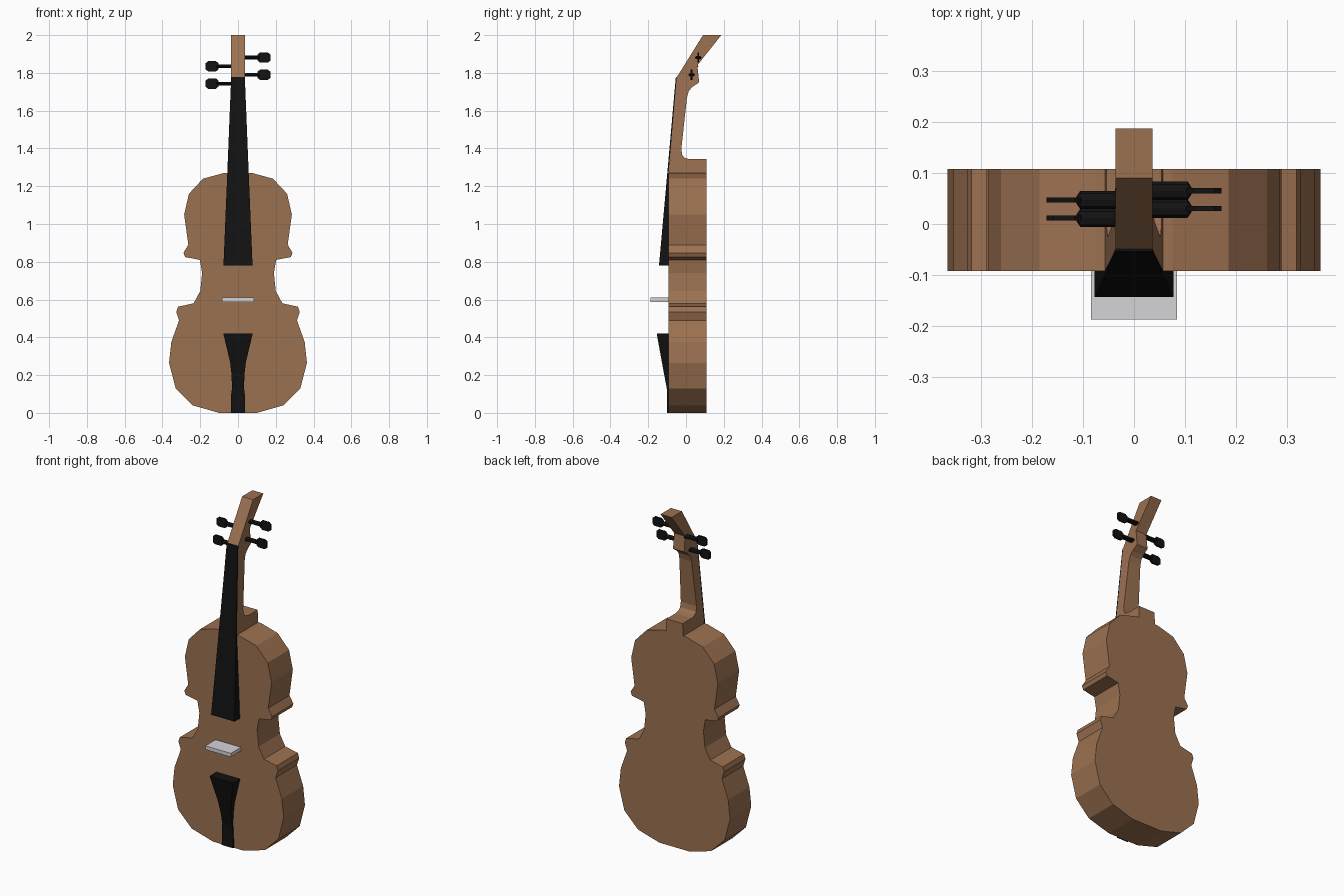
import bpy, bmesh, math

if "Cube" in bpy.data.objects:
    bpy.data.objects.remove(bpy.data.objects["Cube"])


def material(name, rgb):
    m = bpy.data.materials.new(name)
    m.diffuse_color = (*rgb, 1)
    m.use_nodes = True
    m.node_tree.nodes["Principled BSDF"].inputs["Base Color"].default_value = m.diffuse_color
    return m


WOOD = material("brown wood", (0.33, 0.165, 0.082))
BLACK = material("black ebony", (0.006, 0.006, 0.006))
PALE = material("pale grey", (0.66, 0.66, 0.68))
FRONT, BACK = -0.092, 0.108      # body faces in y


def loft(name, rings, mat):
    """Join equal-length vertex rings with quads and cap both ends."""
    bm = bmesh.new()
    rows = [[bm.verts.new(p) for p in r] for r in rings]
    n = len(rows[0])
    for a, b in zip(rows, rows[1:]):
        for i in range(n):
            j = (i + 1) % n
            bm.faces.new((a[i], a[j], b[j], b[i]))
    bm.faces.new(rows[0])
    bm.faces.new(rows[-1])
    bmesh.ops.recalc_face_normals(bm, faces=bm.faces)
    me = bpy.data.meshes.new(name)
    bm.to_mesh(me)
    bm.free()
    me.materials.append(mat)
    ob = bpy.data.objects.new(name, me)
    bpy.context.collection.objects.link(ob)
    return ob


# Body: half outline mirrored, extruded front to back
half = [(0.10, 0), (0.24, 0.04), (0.33, 0.13), (0.365, 0.265), (0.353, 0.375),
        (0.312, 0.49), (0.327, 0.535), (0.318, 0.562), (0.235, 0.58),
        (0.20, 0.645), (0.19, 0.74), (0.202, 0.81), (0.28, 0.825),
        (0.289, 0.847), (0.263, 0.89), (0.285, 1.05), (0.26, 1.16),
        (0.185, 1.24), (0.075, 1.27)]
outline = half + [(-x, z) for x, z in reversed(half)]
loft("body", [[(x, y, z) for x, z in outline] for y in (FRONT, BACK)], WOOD)


# Neck and head: side profiles, wider toward the heel
def board_width(z):
    return 0.036 + max(0, 1.775 - z) * 0.041


def side_profile(name, pts):
    loft(name, [[(s * board_width(z), y, z) for y, z in pts] for s in (-1, 1)], WOOD)


side_profile("neck", [(FRONT, 1.26), (-0.05, 1.775), (0.067, 1.775), (0.07, 1.75),
                      (0.033, 1.725), (0.015, 1.705), (0.005, 1.67), (-0.025, 1.395),
                      (-0.02, 1.365), (-0.007, 1.35), (0.02, 1.343),
                      (BACK, 1.343), (BACK, 1.26)])
side_profile("head", [(-0.05, 1.775), (0.09, 2.0), (0.187, 2.0),
                      (0.06, 1.84), (0.067, 1.775)])


# Fingerboard and tailpiece: stacked sections (z, half width, front y, back y)
def stacked(name, sections):
    loft(name, [[(-w, f, z), (w, f, z), (w, b, z), (-w, b, z)]
                for z, w, f, b in sections], BLACK)


stacked("fingerboard", [(0.78, 0.077, -0.143, FRONT), (1.27, 0.0567, -0.099, FRONT),
                        (1.777, 0.0362, -0.054, -0.049)])
stacked("tailpiece", [(0, 0.037, -0.1, FRONT), (0.10, 0.036, -0.1, FRONT),
                      (0.13, 0.032, -0.102, FRONT), (0.20, 0.034, -0.115, FRONT),
                      (0.27, 0.042, -0.128, FRONT), (0.42, 0.078, -0.155, FRONT)])

# Bridge
loft("bridge", [[(-0.084, y, z), (0.084, y, z), (0.084, y, z + 0.022), (-0.084, y, z + 0.022)]
                for y, z in ((FRONT, 0.588), (-0.187, 0.588))], PALE)


# Pegs: flat-oval shaft and an upright flat thumb grip
def peg(side, y, z):
    def ring(x, ry, rz, n=8):
        return [(side * x, y + ry * math.cos(2 * math.pi * i / n),
                 z + rz * math.sin(2 * math.pi * i / n)) for i in range(n)]

    def slab(x, hz, hy=0.005):
        return [(side * x, y + a * hy, z + b * hz)
                for a, b in ((-1, -1), (1, -1), (1, 1), (-1, 1))]

    label = "right" if side > 0 else "left"
    loft(label + "_peg_shaft", [ring(0.03, 0.018, 0.01), ring(0.105, 0.018, 0.01),
                                ring(0.113, 0.006, 0.008)], BLACK)
    loft(label + "_peg_grip", [slab(0.103, 0.015), slab(0.116, 0.027),
                               slab(0.158, 0.027), slab(0.171, 0.017)], BLACK)


for side, y, z in ((1, 0.065, 1.881), (1, 0.03, 1.79),
                   (-1, 0.047, 1.835), (-1, 0.012, 1.743)):
    peg(side, y, z)
